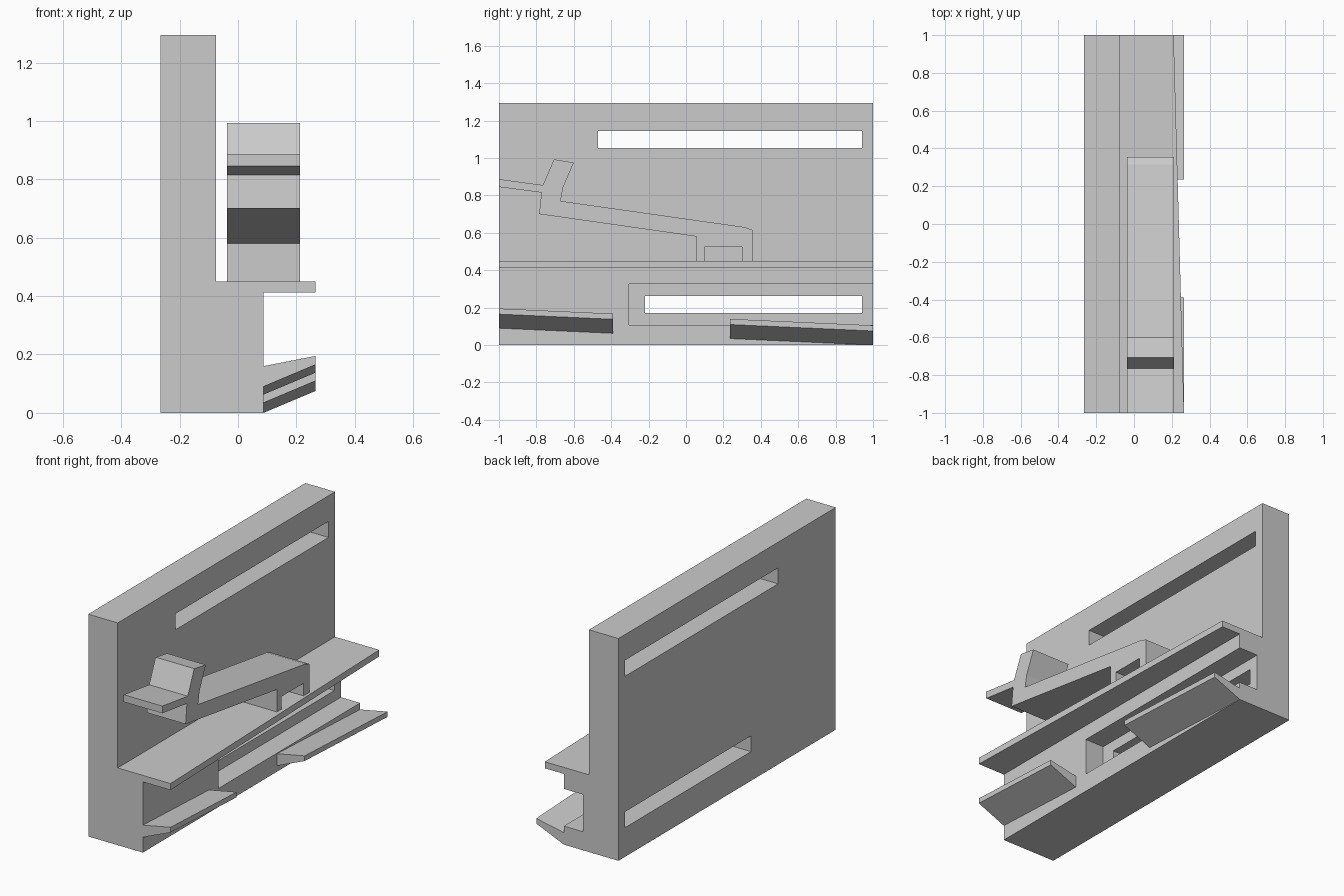
import bpy, bmesh
from mathutils import Vector

cube = bpy.data.objects.get("Cube")
if cube:
    bpy.data.objects.remove(cube, do_unlink=True)

grey = bpy.data.materials.new("light grey")
grey.use_nodes = True
grey.diffuse_color = (0.6, 0.6, 0.6, 1)
grey.node_tree.nodes["Principled BSDF"].inputs["Base Color"].default_value = (0.6, 0.6, 0.6, 1)


def prism(name, profile, axis, start, end, adjust=None):
    """Extrude an outline along x (points are y, z) or along y (points are x, z)."""
    bm = bmesh.new()
    place = (lambda a, b: (start, a, b)) if axis == "x" else (lambda a, b: (a, start, b))
    face = bm.faces.new([bm.verts.new(place(a, b)) for a, b in profile])
    ext = bmesh.ops.extrude_face_region(bm, geom=[face])
    step = Vector((end - start, 0, 0)) if axis == "x" else Vector((0, end - start, 0))
    for v in ext["geom"]:
        if isinstance(v, bmesh.types.BMVert):
            v.co += step
    if adjust:
        for v in bm.verts:
            adjust(v.co)
    bmesh.ops.recalc_face_normals(bm, faces=bm.faces[:])
    mesh = bpy.data.meshes.new(name)
    bm.to_mesh(mesh)
    bm.free()
    mesh.materials.append(grey)
    obj = bpy.data.objects.new(name, mesh)
    bpy.context.collection.objects.link(obj)
    return obj


def cut(target, y0, y1, z0, z1, x0, x1):
    """Cut a box out of the target."""
    cutter = prism("cutter", [(y0, z0), (y1, z0), (y1, z1), (y0, z1)], "x", x0, x1)
    cutter.hide_render = True
    mod = target.modifiers.new("cut", "BOOLEAN")
    mod.operation = "DIFFERENCE"
    mod.solver = "EXACT"
    mod.object = cutter
    bpy.context.view_layer.objects.active = target
    bpy.ops.object.modifier_apply(modifier=mod.name)
    bpy.data.objects.remove(cutter, do_unlink=True)


# Tall wall, lower block and shelf in one section; the shelf narrows to the back
def narrow_shelf(co):
    if co.x > 0.2 and co.y > 0:
        co.x = 0.21

body = prism("wall_and_shelf", [
    (-0.265, 0), (0.087, 0), (0.087, 0.412), (0.265, 0.412), (0.265, 0.45),
    (-0.075, 0.45), (-0.075, 1.295), (-0.265, 1.295)], "y", -1, 1, narrow_shelf)

# Recess in the lower block, then the two long slots through the wall
cut(body, -0.305, 1.1, 0.108, 0.325, -0.037, 0.4)
cut(body, -0.22, 0.94, 0.17, 0.262, -0.4, 0.0)
cut(body, -0.47, 0.94, 1.052, 1.145, -0.4, 0.0)


# Sloping fins, which fall towards the back
def slope(co):
    co.z -= 0.045 * (co.y + 1)

fin = [(0.087, 0.09), (0.265, 0.165), (0.265, 0.195), (0.087, 0.16)]
prism("front_fin", fin, "y", -1, -0.39, slope)
prism("back_fin", fin, "y", 0.235, 1, slope)

# Spring lever standing on the shelf, with a notched foot
prism("lever", [
    (0.055, 0.45), (0.055, 0.58), (-0.785, 0.70), (-0.773, 0.815),
    (-1, 0.845), (-1, 0.887), (-0.765, 0.855), (-0.706, 0.993),
    (-0.6, 0.975), (-0.658, 0.84), (-0.67, 0.77), (0.315, 0.63),
    (0.355, 0.615), (0.355, 0.45), (0.3, 0.45), (0.3, 0.523),
    (0.1, 0.523), (0.1, 0.45)], "x", -0.037, 0.212)
